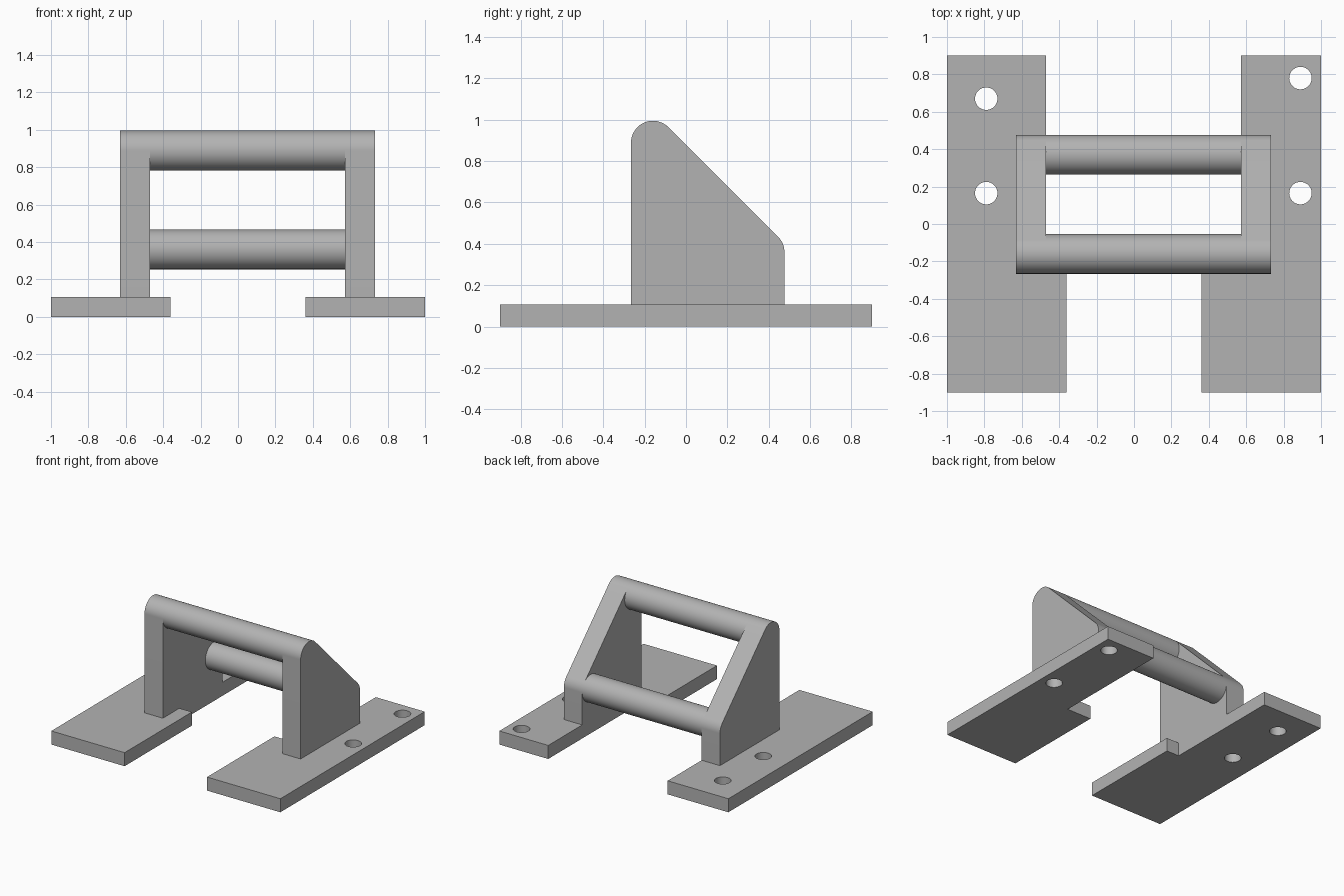
import bpy, bmesh
from math import sin, cos, pi, radians
from mathutils import Matrix

if "Cube" in bpy.data.objects:
    bpy.data.objects.remove(bpy.data.objects["Cube"], do_unlink=True)

steel = bpy.data.materials.new("grey_steel")
steel.use_nodes = True
grey = (0.45, 0.45, 0.45, 1)
steel.diffuse_color = grey
steel.node_tree.nodes["Principled BSDF"].inputs["Base Color"].default_value = grey

PLATE_TOP = 0.107
BAR_R = 0.106
TOP_BAR = (-0.16, 0.889)     # (y, z) centres of the two bars
LOW_BAR = (0.37, 0.36)


def prism(name, outline, vector):
    """Extrude a flat 3D outline along a vector."""
    bm = bmesh.new()
    face = bm.faces.new([bm.verts.new(p) for p in outline])
    grown = bmesh.ops.extrude_face_region(bm, geom=[face])
    moved = [v for v in grown["geom"] if isinstance(v, bmesh.types.BMVert)]
    bmesh.ops.translate(bm, verts=moved, vec=vector)
    bmesh.ops.recalc_face_normals(bm, faces=bm.faces)
    mesh = bpy.data.meshes.new(name)
    bm.to_mesh(mesh)
    bm.free()
    obj = bpy.data.objects.new(name, mesh)
    bpy.context.collection.objects.link(obj)
    mesh.materials.append(steel)
    return obj


def arc(centre, radius, start, end, steps):
    angles = [radians(start + (end - start) * i / steps) for i in range(steps + 1)]
    return [(centre[0] + radius * cos(a), centre[1] + radius * sin(a)) for a in angles]


def smooth(obj):
    bpy.ops.object.select_all(action="DESELECT")
    obj.select_set(True)
    bpy.context.view_layer.objects.active = obj
    bpy.ops.object.shade_smooth_by_angle(angle=radians(30))


def base_plate(name, side, inner_back, holes):
    # Stepped plate: wide at the front, narrower behind the step
    outline = [(side, -0.9), (side * 0.36, -0.9), (side * 0.36, -0.06),
               (inner_back, -0.06), (inner_back, 0.9), (side, 0.9)]
    plate = prism(name, [(x, y, 0) for x, y in outline], (0, 0, PLATE_TOP))
    # Bolt holes
    for hole in holes:
        ring = arc(hole, 0.06, 0, 360, 48)[:-1]
        cutter = prism("hole_cutter", [(x, y, -0.1) for x, y in ring], (0, 0, 0.4))
        cutter.hide_render = True
        cut = plate.modifiers.new("bolt_hole", "BOOLEAN")
        cut.operation = "DIFFERENCE"
        cut.solver = "EXACT"
        cut.object = cutter
        bpy.context.view_layer.objects.active = plate
        bpy.ops.object.modifier_apply(modifier=cut.name)
        bpy.data.objects.remove(cutter, do_unlink=True)
    smooth(plate)


base_plate("right_base_plate", -1, -0.47, [(-0.79, 0.67), (-0.79, 0.165)])
base_plate("left_base_plate", 1, 0.573, [(0.89, 0.78), (0.89, 0.165)])

# Side panels with a sloping back edge rounded around both bars
profile = ([(TOP_BAR[0] - BAR_R, PLATE_TOP), (LOW_BAR[0] + BAR_R, PLATE_TOP)]
           + arc(LOW_BAR, BAR_R, 0, 45, 12) + arc(TOP_BAR, BAR_R, 45, 180, 32))
for name, x in (("right_side_panel", -0.63), ("left_side_panel", 0.573)):
    smooth(prism(name, [(x, y, z) for y, z in profile], (0.16, 0, 0)))

# Round cross bars between the panels
for name, centre in (("top_bar", TOP_BAR), ("lower_bar", LOW_BAR)):
    ring = arc(centre, BAR_R, 0, 360, 96)[:-1]
    smooth(prism(name, [(-0.47, y, z) for y, z in ring], (1.043, 0, 0)))
